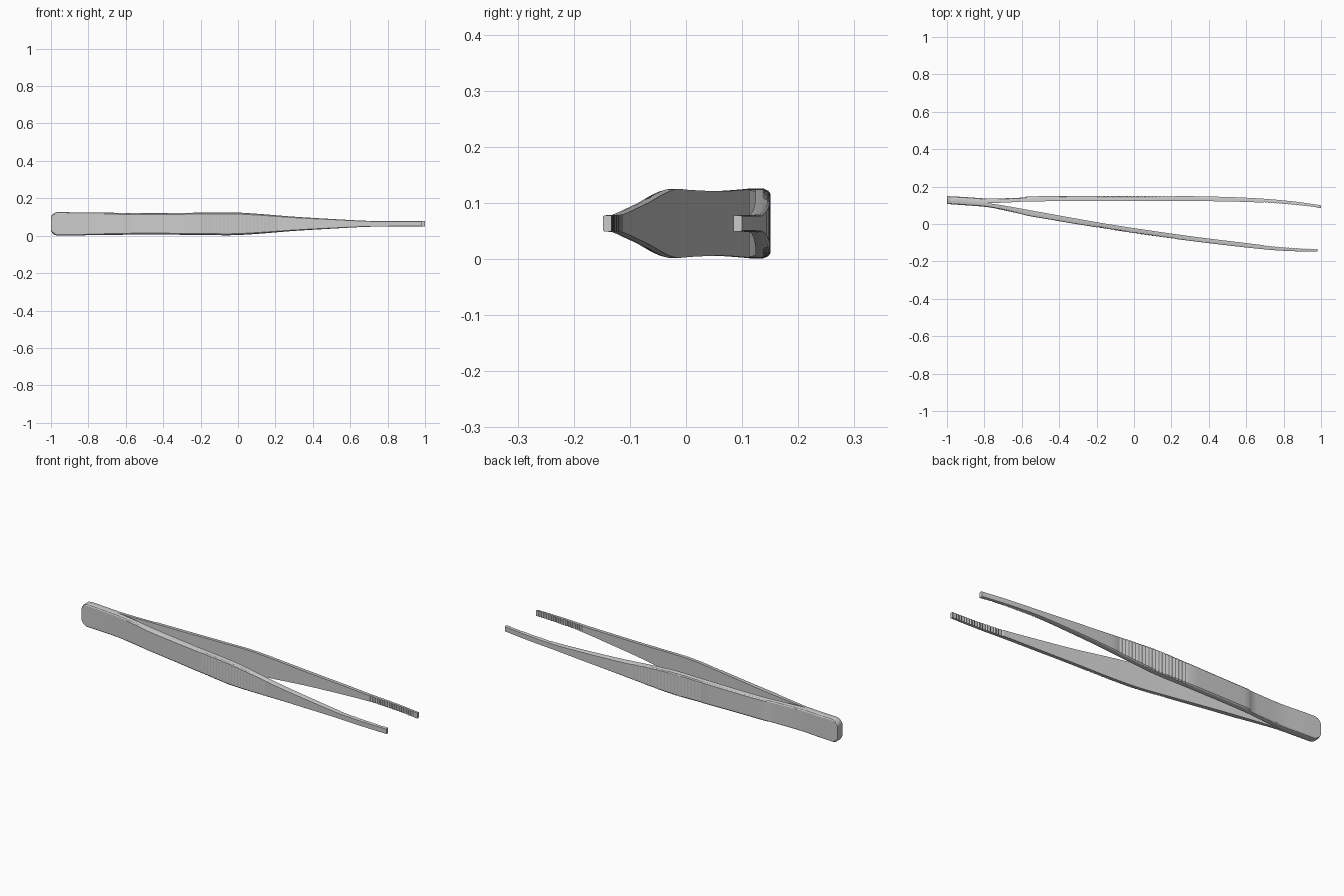
import bpy, bmesh, math

if "Cube" in bpy.data.objects:
    bpy.data.objects.remove(bpy.data.objects["Cube"])

ZC = 0.0635  # centre height of both arms


def curve(pts, x):
    """Smooth interpolation through (x, value) points."""
    n = len(pts)
    if x <= pts[0][0]:
        return pts[0][1]
    if x >= pts[-1][0]:
        return pts[-1][1]
    i = max(k for k in range(n - 1) if pts[k][0] <= x)

    def slope(k):
        a, b = pts[max(k - 1, 0)], pts[min(k + 1, n - 1)]
        return (b[1] - a[1]) / (b[0] - a[0])
    (x0, v0), (x1, v1) = pts[i], pts[i + 1]
    h = x1 - x0
    t = (x - x0) / h
    return ((2*t**3 - 3*t*t + 1) * v0 + (t**3 - 2*t*t + t) * h * slope(i)
            + (3*t*t - 2*t**3) * v1 + (t**3 - t*t) * h * slope(i + 1))


WIDTH = [(-1, .0625), (-.8, .061), (-.5, .0575), (-.2, .0595), (-.03, .061), (.1, .054),
         (.3, .038), (.5, .026), (.68, .0165), (.8, .015), (1, .0145)]
R = 0.035  # corner radius of the joined end


def half_width(x):
    w = curve(WIDTH, x)
    d = x + 1
    if d < R:
        w -= R - math.sqrt(max(R*R - (R - d)**2, 0))
    return w


RIBS = [-.2 + .01 * i for i in range(43)]      # grip ribs, outer face
TEETH = [.69 + .0075 * i for i in range(39)]   # gripping teeth, inner face


def arm(name, outer, inner, side, tip):
    """Loft a bevelled strip; side = +1 if the outer face points to +y."""
    xs = {round(-1 + R * (1 - math.cos(i * math.pi / 16)), 5) for i in range(9)}
    xs |= {round(-.94 + .04 * i, 5) for i in range(18)}
    xs |= {round(.26 + .04 * i, 5) for i in range(11)}
    xs |= {-.585, -.575, tip}
    xs |= {round(x, 5) for x in RIBS}
    xs |= {round(x, 5) for x in TEETH if x < tip - .003}
    ribs = {round(x, 5): i for i, x in enumerate(RIBS)}
    teeth = {round(x, 5): i for i, x in enumerate(TEETH)}
    bm = bmesh.new()
    rings = []
    for x in sorted(xs):
        yo, yi, w = curve(outer, x), curve(inner, x), half_width(x)
        if ribs.get(x, 0) % 2:
            yo -= side * .003
        if teeth.get(x, 0) % 2:
            yi += side * .004
        t = yo - yi
        c = .13 * w
        sec = [(yi, w), (yi + .55*t, w), (yi + .85*t, w - .35*c), (yo, w - c),
               (yo, -w + c), (yi + .85*t, -w + .35*c), (yi + .55*t, -w), (yi, -w)]
        rings.append([bm.verts.new((x, y, ZC + z)) for y, z in sec])
    for a, b in zip(rings, rings[1:]):
        for k in range(8):
            j = (k + 1) % 8
            bm.faces.new((a[k], a[j], b[j], b[k]))
    bm.faces.new(rings[0])
    bm.faces.new(rings[-1])
    bmesh.ops.recalc_face_normals(bm, faces=bm.faces)
    me = bpy.data.meshes.new(name)
    bm.to_mesh(me)
    bm.free()
    ob = bpy.data.objects.new(name, me)
    bpy.context.collection.objects.link(ob)
    bpy.context.view_layer.objects.active = ob
    ob.select_set(True)
    bpy.ops.object.shade_smooth_by_angle(angle=math.radians(25))
    ob.select_set(False)


# Back arm: nearly straight, tip curling inwards
arm("back_arm",
    [(-1, .149), (-.9, .144), (-.78, .136), (-.68, .138), (-.585, .142), (-.575, .147),
     (-.3, .15), (.1, .15), (.4, .147), (.65, .138), (.85, .121), (1, .1)],
    [(-1, .128), (-.9, .122), (-.78, .112), (-.68, .115), (-.58, .12), (-.3, .123),
     (.1, .124), (.4, .122), (.65, .116), (.85, .102), (1, .085)],
    1, 1.0)

# Front arm: splays away from the joined end
arm("front_arm",
    [(-1, .107), (-.9, .1), (-.78, .09), (-.68, .07), (-.585, .049), (-.575, .045),
     (-.2, -.018), (0, -.05), (.3, -.09), (.55, -.12), (.75, -.14), (.9, -.147), (.98, -.148)],
    [(-1, .128), (-.9, .122), (-.78, .111), (-.68, .096), (-.58, .078),
     (-.2, .01), (0, -.022), (.3, -.065), (.55, -.096), (.75, -.119), (.9, -.13), (.98, -.133)],
    -1, .98)
